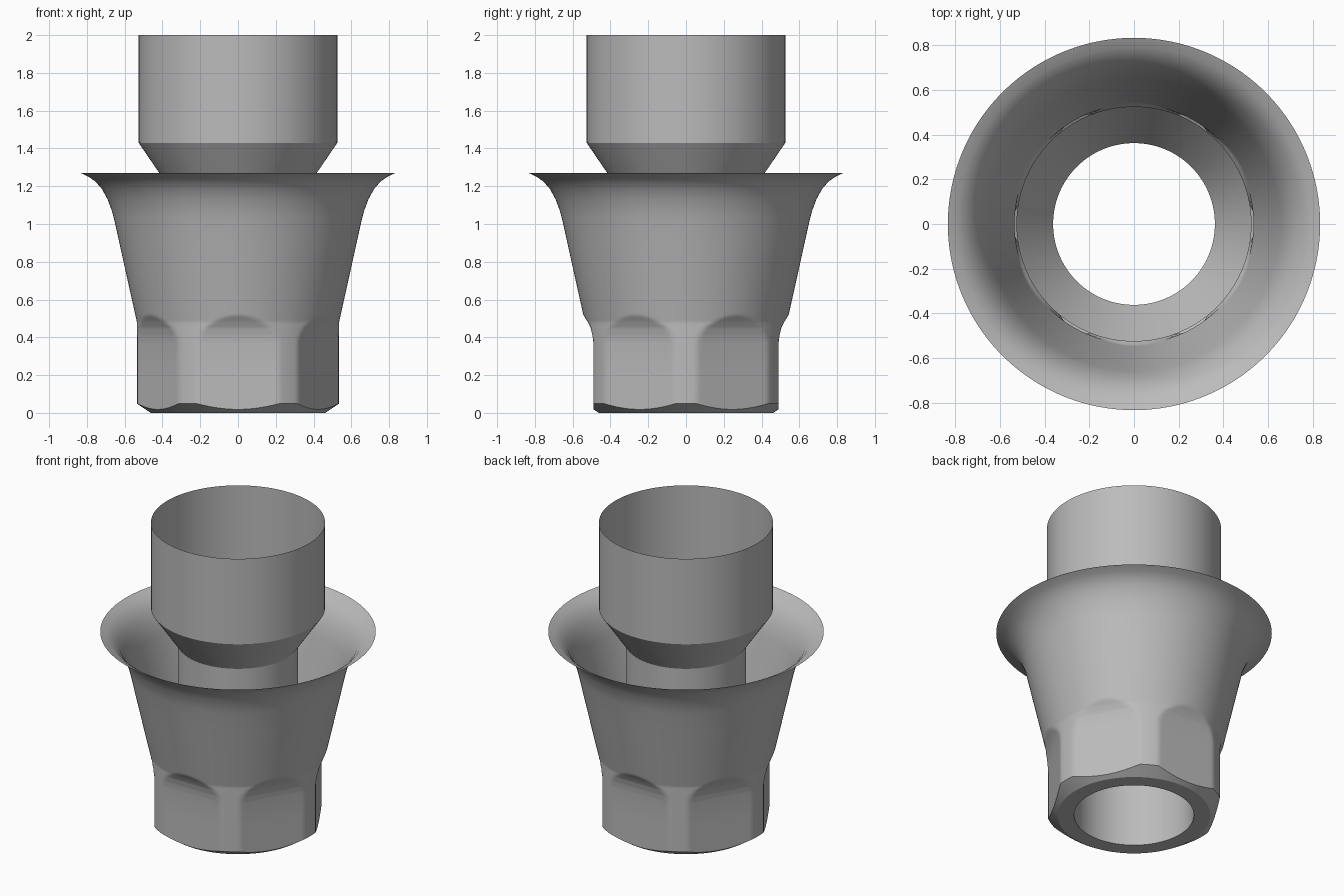
import bpy
import bmesh
from math import cos, sin, pi, radians

SEGMENTS = 180
FLAT = pi / 3

cube = bpy.data.objects.get("Cube")
if cube:
    bpy.data.objects.remove(cube, do_unlink=True)

metal = bpy.data.materials.new("satin grey metal")
metal.use_nodes = True
grey = (0.5, 0.5, 0.5, 1)
metal.diffuse_color = grey
metal.node_tree.nodes["Principled BSDF"].inputs["Base Color"].default_value = grey


def lerp_profile(points, z):
    """Radius at height z on a list of (radius, height) points."""
    for (r0, z0), (r1, z1) in zip(points, points[1:]):
        if z <= z1:
            return r0 + (r1 - r0) * (z - z0) / (z1 - z0)
    return points[-1][0]


def loft(name, rings):
    """Skin a stack of rings; each ring maps an angle to (radius, height)."""
    bm = bmesh.new()
    angles = [2 * pi * i / SEGMENTS for i in range(SEGMENTS)]
    grid = []
    for ring in rings:
        row = []
        for a in angles:
            r, z = ring(a)
            row.append(bm.verts.new((r * cos(a), r * sin(a), z)))
        grid.append(row)
    for low, high in zip(grid, grid[1:]):
        for i in range(SEGMENTS):
            j = (i + 1) % SEGMENTS
            bm.faces.new((low[i], low[j], high[j], high[i]))
    mesh = bpy.data.meshes.new(name)
    bm.to_mesh(mesh)
    bm.free()
    mesh.materials.append(metal)
    obj = bpy.data.objects.new(name, mesh)
    bpy.context.collection.objects.link(obj)
    bpy.ops.object.select_all(action="DESELECT")
    obj.select_set(True)
    bpy.context.view_layer.objects.active = obj
    bpy.ops.object.shade_smooth_by_angle(angle=radians(30))
    return obj


def circle(r, z):
    return lambda a: (r, z)


# Flared body with six flats cut into its foot
body = [(0.535, 0), (0.535, 0.48), (0.657, 1.03), (0.668, 1.07), (0.69, 1.13),
        (0.72, 1.185), (0.755, 1.225), (0.79, 1.25), (0.833, 1.27)]
flats = [(0.49, 0), (0.49, 0.37), (0.495, 0.41), (0.505, 0.45),
         (0.522, 0.485), (0.545, 0.52), (0.58, 0.55)]
FOOT_RADIUS, CHAMFER = 0.462, 1.5


def foot_radius(a, z):
    # Flats face front and back, with rounded corners on the sides
    off = (a % FLAT) - FLAT / 2
    return min(lerp_profile(body, z), lerp_profile(flats, z) / cos(off))


def foot_ring(z):
    return lambda a: (foot_radius(a, z), z)


def chamfer_ring(a):
    r = foot_radius(a, 0)
    return r, (r - FOOT_RADIUS) / CHAMFER


rings = [circle(0.362, 0), circle(FOOT_RADIUS, 0), chamfer_ring]
rings += [foot_ring(z) for z in (0.2, 0.37)]
rings += [foot_ring(0.37 + 0.01 * i) for i in range(1, 19)]
rings += [circle(lerp_profile(body, z), z) for z in (0.7, 0.9)]
rings += [circle(r, z) for r, z in body[2:]]
loft("flared_body", rings)

# Bore tube widening through a cone into the upper sleeve
loft("bore_and_sleeve", [circle(r, z) for r, z in
     ((0.362, 0), (0.362, 1.19), (0.526, 1.43), (0.526, 2))])
